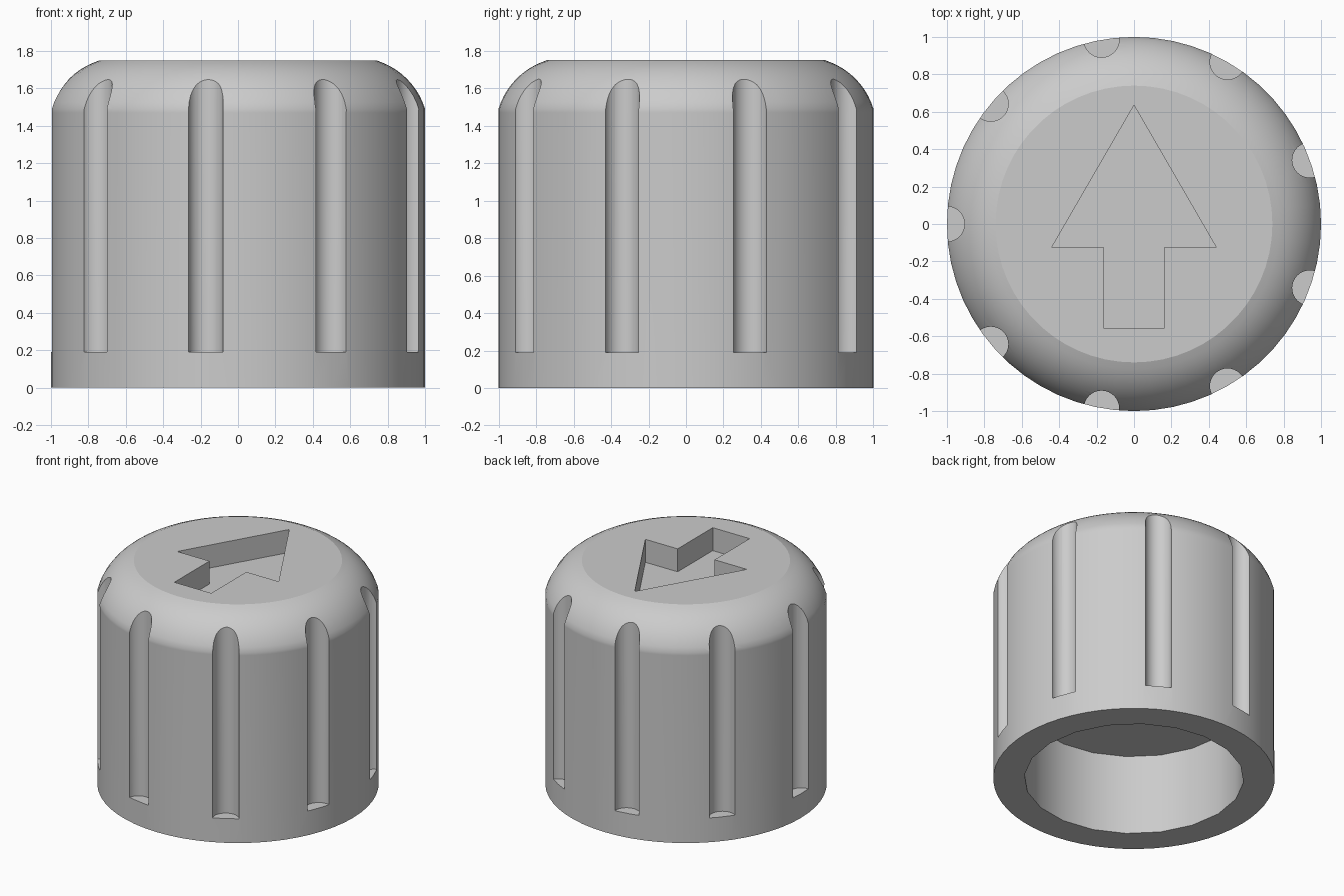
import bpy, bmesh
from math import pi, sin, cos, radians, atan2

old = bpy.data.objects.get("Cube")
if old:
    bpy.data.objects.remove(old)

HEIGHT = 1.75

gray = bpy.data.materials.new("plain gray")
gray.use_nodes = True
color = (0.6, 0.6, 0.6, 1)
gray.diffuse_color = color
gray.node_tree.nodes["Principled BSDF"].inputs["Base Color"].default_value = color


def make_object(name, bm):
    bmesh.ops.recalc_face_normals(bm, faces=bm.faces)
    mesh = bpy.data.meshes.new(name)
    bm.to_mesh(mesh)
    bm.free()
    mesh.materials.append(gray)
    obj = bpy.data.objects.new(name, mesh)
    bpy.context.collection.objects.link(obj)
    return obj


def lathe(name, profile, sides):
    """Turn a radius/height profile around z and close both ends."""
    bm = bmesh.new()
    rings = []
    for r, z in profile:
        rings.append([bm.verts.new((r * cos(2 * pi * i / sides), r * sin(2 * pi * i / sides), z))
                      for i in range(sides)])
    for low, high in zip(rings, rings[1:]):
        for i in range(sides):
            j = (i + 1) % sides
            bm.faces.new((low[i], low[j], high[j], high[i]))
    bm.faces.new(rings[0])
    bm.faces.new(rings[-1])
    return make_object(name, bm)


def cut(target, cutter):
    mod = target.modifiers.new(cutter.name, 'BOOLEAN')
    mod.operation = 'DIFFERENCE'
    mod.solver = 'EXACT'
    mod.object = cutter
    bpy.context.view_layer.objects.active = target
    bpy.ops.object.modifier_apply(modifier=mod.name)
    bpy.data.objects.remove(cutter)


# Knob body with a rounded shoulder
cx, cz = 0.629, 1.377
a0, a1 = atan2(1.49 - cz, 1 - cx), atan2(HEIGHT - cz, 0.74 - cx)
radius = 0.388
profile = [(1, 0), (1, 1.47)]
for k in range(11):
    a = a0 + (a1 - a0) * k / 10
    profile.append((cx + radius * cos(a), cz + radius * sin(a)))
profile[-1] = (0.74, HEIGHT)
knob = lathe("knob_body", profile, 60)

# Socket underneath
cut(knob, lathe("socket_cutter", [(0.78, -0.2), (0.78, 0.63)], 20))

# Nine grip grooves around the side
for k in range(9):
    groove = lathe("groove_cutter", [(0.094, 0.19), (0.094, 2)], 32)
    a = radians(180 + 40 * k)
    groove.location = (cos(a), sin(a), 0)
    bpy.context.view_layer.update()
    cut(knob, groove)

# Recessed arrow on the top
half = [(0.16, -0.56), (0.16, -0.125), (0.44, -0.125)]
outline = half + [(0, 0.635)] + [(-x, y) for x, y in reversed(half)]
bm = bmesh.new()
face = bm.faces.new([bm.verts.new((x, y, HEIGHT - 0.18)) for x, y in outline])
lifted = bmesh.ops.extrude_face_region(bm, geom=[face])["geom"]
bmesh.ops.translate(bm, vec=(0, 0, 0.5), verts=[v for v in lifted if isinstance(v, bmesh.types.BMVert)])
cut(knob, make_object("arrow_cutter", bm))

# Smooth sides, flat horizontal faces
bpy.ops.object.select_all(action='DESELECT')
knob.select_set(True)
bpy.context.view_layer.objects.active = knob
bpy.ops.object.shade_smooth_by_angle(angle=radians(25))
for poly in knob.data.polygons:
    if abs(poly.normal.z) > 0.999:
        poly.use_smooth = False
